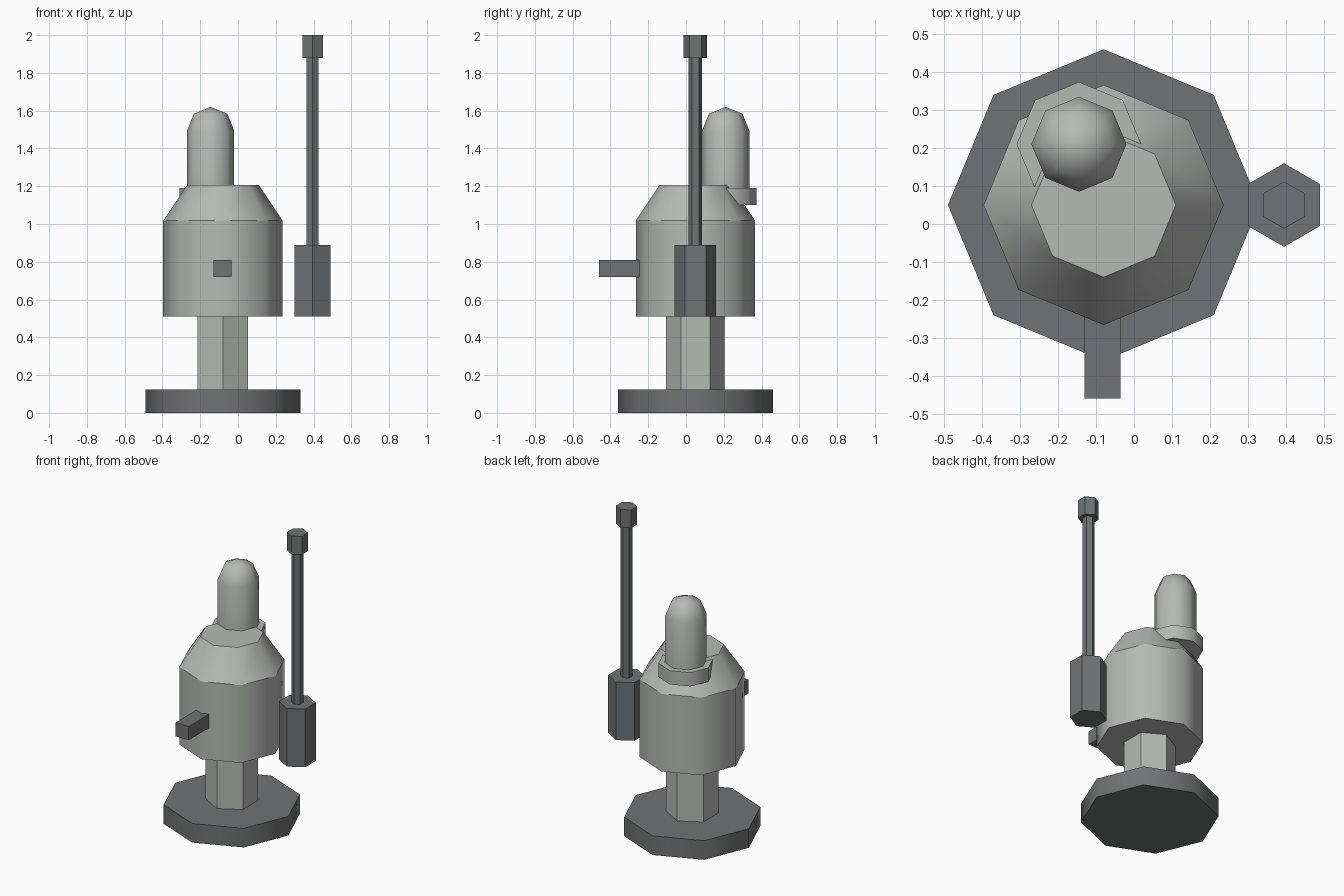
import bpy, bmesh, math

if "Cube" in bpy.data.objects:
    bpy.data.objects.remove(bpy.data.objects["Cube"])


def material(name, rgb):
    m = bpy.data.materials.new(name)
    m.diffuse_color = (*rgb, 1.0)
    m.use_nodes = True
    m.node_tree.nodes["Principled BSDF"].inputs["Base Color"].default_value = m.diffuse_color
    return m


LIGHT = material("light_grey", (0.47, 0.485, 0.47))
DARK = material("dark_grey", (0.165, 0.168, 0.172))


def finish(name, bm, mat, smooth_angle=None):
    """Turn a bmesh into a named object, smoothing edges below the angle."""
    bmesh.ops.recalc_face_normals(bm, faces=bm.faces)
    if smooth_angle:
        for f in bm.faces:
            f.smooth = True
        for e in bm.edges:
            e.smooth = e.calc_face_angle(0.0) < math.radians(smooth_angle)
    me = bpy.data.meshes.new(name)
    bm.to_mesh(me)
    bm.free()
    me.materials.append(mat)
    ob = bpy.data.objects.new(name, me)
    bpy.context.collection.objects.link(ob)
    return ob


def turned(name, centre, sides, profile, mat, turn=0.0, smooth_angle=None):
    """Closed solid turned from (radius, z) points; radius 0 ends in a point."""
    bm = bmesh.new()
    rings = []
    for r, z in profile:
        if r == 0:
            rings.append([bm.verts.new((*centre, z))])
            continue
        angles = [turn + 2 * math.pi * i / sides for i in range(sides)]
        rings.append([bm.verts.new((centre[0] + r * math.cos(a),
                                    centre[1] + r * math.sin(a), z)) for a in angles])
    for low, high in zip(rings, rings[1:]):
        for i in range(sides):
            j = (i + 1) % sides
            if len(high) == 1:
                bm.faces.new((low[i], low[j], high[0]))
            else:
                bm.faces.new((low[i], low[j], high[j], high[i]))
    for ring in (rings[0], rings[-1]):
        if len(ring) > 1:
            bm.faces.new(ring)
    return finish(name, bm, mat, smooth_angle)


def box(name, low, high, mat):
    bm = bmesh.new()
    bmesh.ops.create_cube(bm, size=1.0)
    for v in bm.verts:
        v.co = [(a + b) / 2 + c * (b - a) for a, b, c in zip(low, high, v.co)]
    return finish(name, bm, mat)


AXIS = (-0.08, 0.05)      # main body
STACK = (-0.145, 0.21)    # domed chimney
SIDE = (0.395, 0.05)      # side canister and rod
HEX = math.pi / 6         # hexagon with corners to front and back

# Foot, post and main body
turned("base", AXIS, 8, [(0.41, 0), (0.41, 0.125)], DARK, 0, 50)
turned("post", AXIS, 6, [(0.155, 0.125), (0.155, 0.51)], LIGHT, HEX)
turned("body", AXIS, 8, [(0.316, 0.51), (0.316, 1.018)], LIGHT, 0, 50)
turned("shoulder", AXIS, 8, [(0.316, 1.018), (0.19, 1.207)], LIGHT, 0, 50)

# Domed chimney with collar
turned("collar", STACK, 8, [(0.164, 1.10), (0.164, 1.19)], LIGHT, 0, 50)
R = 0.125
dome = [(R, 1.12), (R, 1.495), (R * 0.707, 1.495 + R * 0.707), (0, 1.62)]
turned("chimney", STACK, 8, dome, LIGHT, 0, 50)

# Front handle
box("handle", (-0.13, -0.46, 0.72), (-0.035, -0.22, 0.81), DARK)

# Side canister with rod and tip
for name, r, z0, z1 in (("canister", 0.11, 0.51, 0.89),
                        ("rod", 0.036, 0.89, 1.88),
                        ("rod_tip", 0.062, 1.88, 2.0)):
    turned(name, SIDE, 6, [(r, z0), (r, z1)], DARK, HEX)
